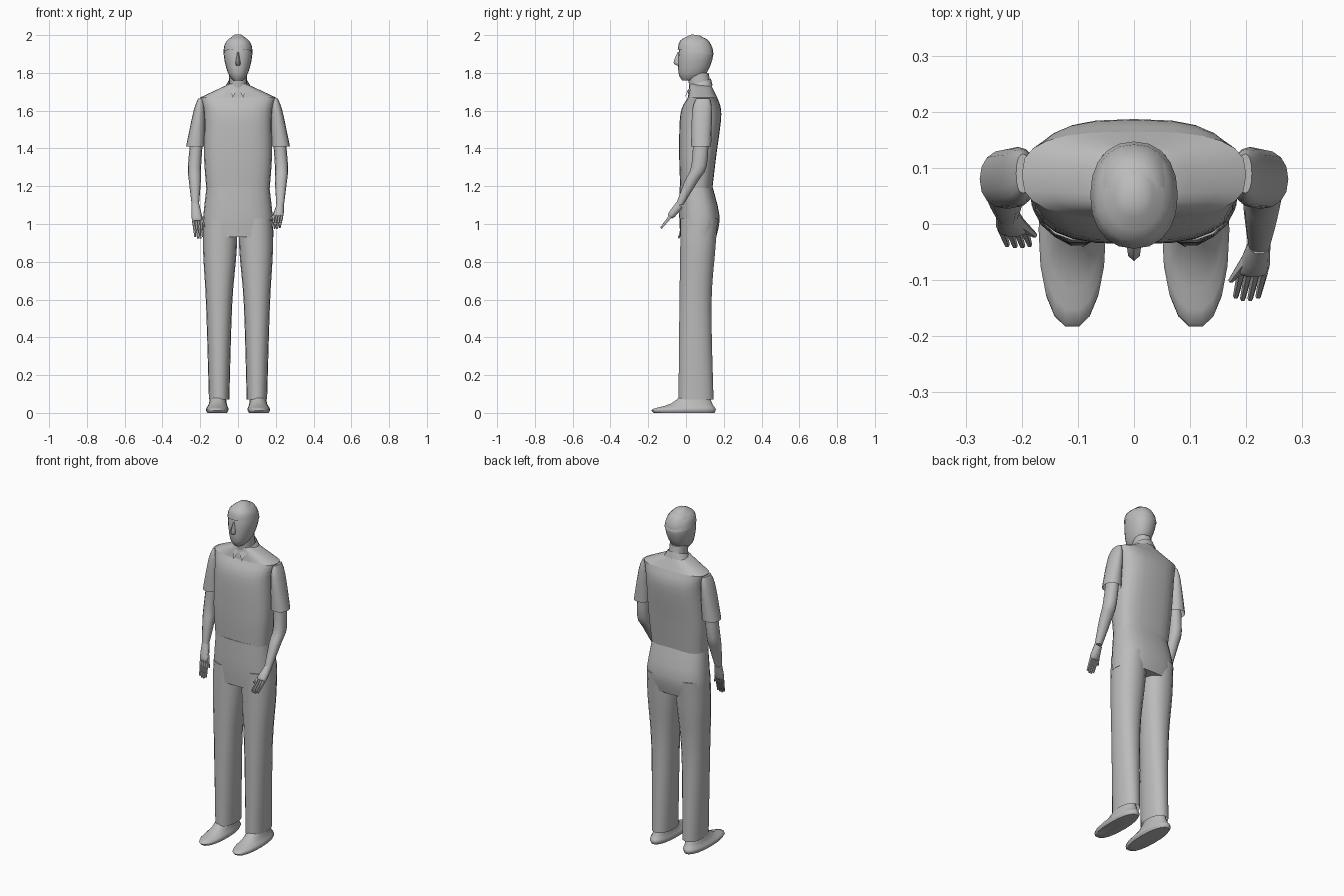
import bpy, bmesh, math
from mathutils import Vector

cube = bpy.data.objects.get("Cube")
if cube:
    bpy.data.objects.remove(cube, do_unlink=True)

grey = bpy.data.materials.new("plain grey")
grey.use_nodes = True
grey.diffuse_color = (.5, .5, .5, 1)
shader = grey.node_tree.nodes["Principled BSDF"]
shader.inputs["Base Color"].default_value = grey.diffuse_color


def finish(name, bm):
    """Turn the bmesh into a smooth shaded object with the grey material."""
    bmesh.ops.recalc_face_normals(bm, faces=bm.faces)
    mesh = bpy.data.meshes.new(name)
    bm.to_mesh(mesh)
    bm.free()
    mesh.materials.append(grey)
    part = bpy.data.objects.new(name, mesh)
    bpy.context.collection.objects.link(part)
    bpy.ops.object.select_all(action='DESELECT')
    part.select_set(True)
    bpy.context.view_layer.objects.active = part
    bpy.ops.object.shade_smooth_by_angle(angle=math.radians(50))


def spline(keys, steps):
    """Catmull-Rom curve through the key rings."""
    keys = [Vector(key) for key in keys]
    padded = [keys[0], *keys, keys[-1]]
    result = []
    for before, start, end, after in zip(padded, padded[1:], padded[2:], padded[3:]):
        leave, arrive = (end - before) / 2, (after - start) / 2
        for step in range(steps):
            t = step / steps
            ease = t * t * (3 - 2 * t)
            result.append(start.lerp(end, ease) + leave * t * (1 - t) ** 2
                          - arrive * t * t * (1 - t))
    return result + [keys[-1]]


def loft(name, keys, sides=16, power=.9, tilt=0, mirror=1, steps=3,
         close_first=True, close_last=True):
    """Skin rings of (centre x, centre y, height, half width, half depth)."""
    bm = bmesh.new()
    loops = []
    for centre_x, centre_y, height, width, depth in spline(keys, steps):
        loop = []
        for index in range(sides):
            angle = math.tau * index / sides
            cosine, sine = math.cos(angle), math.sin(angle)
            across = math.copysign(abs(cosine) ** power, cosine) * width
            along = math.copysign(abs(sine) ** power, sine) * depth
            loop.append(bm.verts.new((mirror * (centre_x + across), centre_y + along,
                                      height + tilt * along)))
        loops.append(loop)
    for lower, upper in zip(loops, loops[1:]):
        for index in range(sides):
            bm.faces.new((lower[index - 1], lower[index], upper[index], upper[index - 1]))
    if close_first:
        bm.faces.new(loops[0])
    if close_last:
        bm.faces.new(loops[-1])
    finish(name, bm)


def centred(*rows):
    """Rings on the middle plane from (height, half width, front y, back y)."""
    return [(0, (front + back) / 2, height, width, (back - front) / 2)
            for height, width, front, back in rows]


# Head, hair, nose and neck
loft("head", centred((1.76, .025, -.02, .05), (1.8, .054, -.04, .11),
                     (1.9, .076, -.04, .145), (1.97, .055, -.02, .12),
                     (1.99, .02, .02, .08)), sides=20)
loft("hair", centred((1.91, .078, -.044, .147), (1.96, .066, -.03, .13),
                     (2, .02, .03, .08)),
     sides=20, tilt=-.15, close_first=False)
loft("nose", centred((1.84, .012, -.05, 0), (1.855, .014, -.066, 0),
                     (1.91, .005, -.045, 0)), sides=8)
loft("neck", centred((1.68, .05, .02, .14), (1.8, .046, .01, .12)))

# Shirt body, then the yoke sloping from the shoulders to the neck
shoulder = (1.67, .2, .01, .165)
loft("shirt_body", centred((1.19, .168, -.03, .14), (1.36, .18, -.036, .16),
                           (1.58, .18, -.03, .187), shoulder),
     sides=24, power=.72, steps=5, close_first=False, close_last=False)
loft("shirt_yoke", centred(shoulder, (1.74, .05, .02, .13)),
     sides=24, power=.72, close_first=False)

# Collar band
loft("collar", [(0, .075, 1.71, .078, .066), (0, .075, 1.75, .054, .057)],
     tilt=.35, close_first=False, close_last=False)

# Trouser seat
loft("trouser_seat", centred((.93, .187, -.03, .16), (1.04, .184, -.036, .178),
                             (1.2, .166, -.033, .14)), sides=24, power=.78)


def hand(label, mirror, wrist, tip):
    """Palm, four fingers and a thumb running from the wrist to the fingertips."""
    reach = tip - wrist
    knuckles = wrist + reach / 2
    shape = dict(tilt=-reach.y / reach.z, mirror=mirror)

    def taper(part, start, end, wide, narrow):
        loft(f"{label}_{part}", [(*start, wide, wide), (*end, narrow, narrow)],
             sides=6, **shape)

    loft(label + "_palm", [(*wrist, .02, .018), (*wrist.lerp(tip, .4), .028, .016),
                           (*knuckles, .025, .01)], sides=10, **shape)
    for finger in range(4):
        spread = Vector((finger - 1.5, 0, 0)) / 75
        shorten = abs(finger - 1.5) / 12
        taper(f"finger_{finger + 1}", knuckles + spread,
              tip.lerp(knuckles, shorten) + spread, .008, .005)
    inward = Vector((-.035, 0, 0))
    taper("thumb", wrist.lerp(tip, .2) + inward / 3, wrist.lerp(tip, .65) + inward,
          .012, .005)


# The left forearm reaches forward, the right one hangs lower
wrists = {"left": Vector((.223, -.035, 1.1)), "right": Vector((.226, .018, 1.11))}
fingertips = {"left": Vector((.2, -.135, .975)), "right": Vector((.205, -.04, .92))}

for mirror, label in ((1, "left"), (-1, "right")):
    # Short sleeve, bare arm and hand
    wrist = wrists[label]
    elbow = Vector((.23, .07, 1.31))
    loft(label + "_sleeve", [(.198, .09, 1.665, .012, .035), (.205, .085, 1.6, .03, .052),
                             (.226, .08, 1.41, .049, .053)],
         mirror=mirror, close_last=False)
    loft(label + "_arm", [(.214, .08, 1.5, .032, .04), (*elbow, .035, .041),
                          (*elbow.lerp(wrist, .4), .032, .035), (*wrist, .02, .02)],
         sides=12, mirror=mirror)
    hand(label, mirror, wrist, fingertips[label])

    # Pointed collar flap
    bm = bmesh.new()
    corners = (.05, .03, 1.735), (.004, .01, 1.71), (.028, -.006, 1.67)
    bm.faces.new([bm.verts.new((mirror * x, y, z)) for x, y, z in corners])
    finish(label + "_collar_flap", bm)

    # Trouser leg, open at the cuff
    loft(label + "_trouser_leg", [(.1, .053, .07, .054, .094), (.1, .05, .57, .069, .086),
                                  (.096, .062, .86, .089, .094), (.093, .07, 1.03, .089, .1)],
         sides=18, mirror=mirror, steps=4, close_first=False)

    # Foot with a flat sole and a low toe
    loft(label + "_foot", [(.11, -.01, 0, .052, .163), (.11, -.01, .02, .06, .17),
                           (.107, .03, .05, .047, .11), (.103, .06, .12, .036, .055)],
         sides=18, mirror=mirror)
